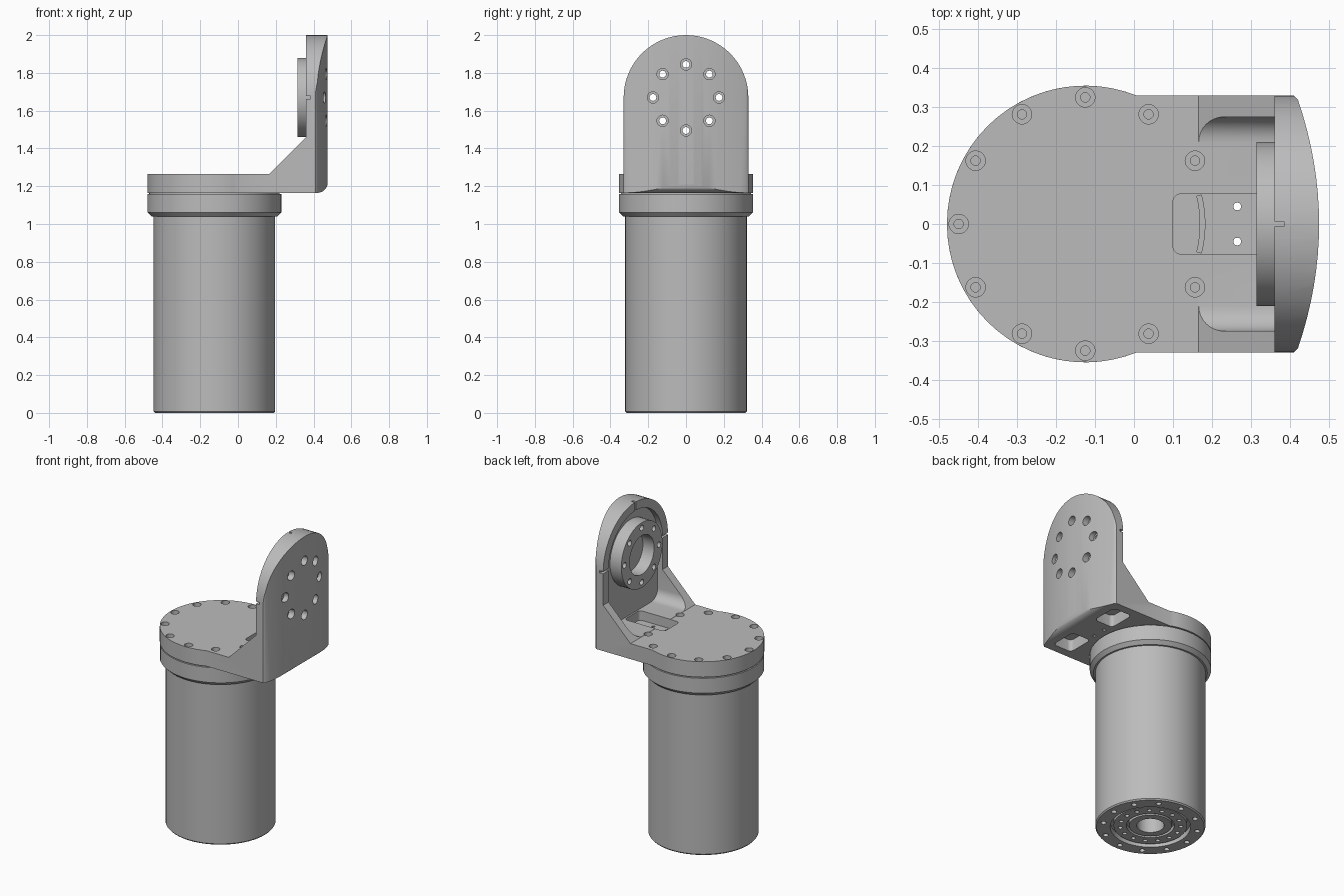
import bpy, bmesh
from math import pi, sin, cos, asin, radians
from mathutils import Vector

old = bpy.data.objects.get("Cube")
if old:
    bpy.data.objects.remove(old)

grey = bpy.data.materials.new("machined_grey")
grey.use_nodes = True
grey.diffuse_color = (0.5, 0.5, 0.5, 1)
grey.node_tree.nodes["Principled BSDF"].inputs["Base Color"].default_value = (0.5, 0.5, 0.5, 1)

CX = -0.125          # body axis
WALL_Z = 1.67        # centre height of the wall flange
BASE, TOP = 1.165, 1.265


def arc(cx, cy, r, a0, a1, n=12):
    """Points on an arc, angles in degrees."""
    return [(cx + r * cos(radians(a0 + (a1 - a0) * i / n)),
             cy + r * sin(radians(a0 + (a1 - a0) * i / n))) for i in range(n + 1)]


def finish(name, bm):
    bmesh.ops.recalc_face_normals(bm, faces=bm.faces)
    mesh = bpy.data.meshes.new(name)
    bm.to_mesh(mesh)
    bm.free()
    ob = bpy.data.objects.new(name, mesh)
    mesh.materials.append(grey)
    bpy.context.collection.objects.link(ob)
    return ob


def prisms(name, outlines, axis, lo, hi):
    """Extrude one or more outlines along an axis."""
    place = {"x": lambda u, v, w: (w, u, v),
             "y": lambda u, v, w: (u, w, v),
             "z": lambda u, v, w: (u, v, w)}[axis]
    bm = bmesh.new()
    for pts in outlines:
        a = [bm.verts.new(place(u, v, lo)) for u, v in pts]
        b = [bm.verts.new(place(u, v, hi)) for u, v in pts]
        bm.faces.new(a)
        bm.faces.new(b[::-1])
        for i in range(len(a)):
            j = (i + 1) % len(a)
            bm.faces.new((a[i], b[i], b[j], a[j]))
    return finish(name, bm)


def circle(x, y, r, n=20):
    return arc(x, y, r, 0, 360, n)[:-1]


def hole_ring(cx, cy, ring, r, angles):
    return [circle(cx + ring * cos(radians(a)), cy + ring * sin(radians(a)), r) for a in angles]


def rounded(x0, x1, y0, y1, r):
    return (arc(x0 + r, y0 + r, r, 180, 270, 5) + arc(x1 - r, y0 + r, r, 270, 360, 5)
            + arc(x1 - r, y1 - r, r, 0, 90, 5) + arc(x0 + r, y1 - r, r, 90, 180, 5))


def lathe(name, profile, steps=64):
    bm = bmesh.new()
    vs = [bm.verts.new((r, 0, z)) for r, z in profile]
    es = [bm.edges.new(p) for p in zip(vs, vs[1:])]
    bmesh.ops.spin(bm, geom=vs + es, cent=(0, 0, 0), axis=(0, 0, 1), angle=2 * pi, steps=steps)
    bmesh.ops.remove_doubles(bm, verts=bm.verts, dist=1e-5)
    bmesh.ops.translate(bm, verts=bm.verts, vec=Vector((CX, 0, 0)))
    return finish(name, bm)


def combine(ob, cutter, operation="DIFFERENCE"):
    """Apply a boolean and discard the cutter."""
    cutter.hide_render = True
    mod = ob.modifiers.new("cut", "BOOLEAN")
    mod.operation, mod.solver, mod.object = operation, "EXACT", cutter
    bpy.context.view_layer.objects.active = ob
    bpy.ops.object.modifier_apply(modifier=mod.name)
    bpy.data.objects.remove(cutter)


def smooth(ob):
    bpy.ops.object.select_all(action="DESELECT")
    ob.select_set(True)
    bpy.context.view_layer.objects.active = ob
    bpy.ops.object.shade_smooth_by_angle(angle=radians(30))


# Cylindrical body with a stepped, drilled underside
body = lathe("body", [(0, 0.15), (0.08, 0.15), (0.08, 0.01), (0.125, 0.01), (0.125, 0.035),
                      (0.14, 0.035), (0.14, 0.01), (0.215, 0.01), (0.215, 0.035), (0.235, 0.035),
                      (0.235, 0), (0.315, 0), (0.322, 0.008), (0.322, 1.1), (0, 1.1)])
combine(body, prisms("rim_holes", hole_ring(CX, 0, 0.278, 0.016, range(0, 360, 30)), "z", -0.1, 0.06))
combine(body, prisms("hub_holes", hole_ring(CX, 0, 0.178, 0.013, range(0, 360, 24)), "z", -0.1, 0.06))

# Collar under the bracket plate
collar = lathe("collar", [(0, 1.05), (0.31, 1.04), (0.333, 1.04), (0.355, 1.062), (0.355, 1.158),
                          (0.345, 1.158), (0.345, 1.17), (0, 1.17)])

# Angle bracket: plan, side profile and arched wall intersected
join = math_angle = asin(0.33 / 0.355) * 180 / pi
front = [(0.475 - y * y / 1.875, y) for y in [-0.32 + 0.04 * i for i in range(17)]]
plan = arc(CX, 0, 0.355, join, 360 - join, 44) + [(0.41, -0.33)] + front + [(0.41, 0.33)]
bracket = prisms("bracket", [plan], "z", 1.0, 2.2)
side = ([(-0.6, BASE)] + arc(0.42, BASE + 0.055, 0.0551, 270, 360, 8)
        + [(0.4751, 2.1), (0.36, 2.1), (0.36, 1.46), (0.165, TOP), (-0.6, TOP)])
combine(bracket, prisms("side_profile", [side], "y", -0.5, 0.5), "INTERSECT")
arch = [(-0.4, 1.1), (0.4, 1.1), (0.4, WALL_Z)] + arc(0, WALL_Z, 0.3301, 0, 180, 32) + [(-0.4, WALL_Z)]
combine(bracket, prisms("arch_profile", [arch], "x", -0.7, 0.7), "INTERSECT")

# Recess between the gussets, with filleted floor and arched top
low = TOP + 0.001
recess = (arc(-0.21, low + 0.065, 0.065, 180, 270, 8) + arc(0.21, low + 0.065, 0.065, 270, 360, 8)
          + arc(0, WALL_Z, 0.275, 0, 180, 28))
combine(bracket, prisms("recess", [recess], "x", 0.15, 0.395))

# Cable channel, its curved groove and two small drillings
combine(bracket, prisms("channel", [rounded(0.1, 0.385, -0.077, 0.077, 0.02)], "z", 1.205, 1.3))
groove = arc(CX, 0, 0.295, -14, 14, 8) + arc(CX, 0, 0.307, 14, -14, 8)
combine(bracket, prisms("groove", [groove], "z", 1.18, 1.25))
combine(bracket, prisms("drillings", [circle(0.265, s * 0.045, 0.01, 12) for s in (-1, 1)], "z", 1.1, 1.3))

# Pockets in the underside
combine(bracket, prisms("pockets", [rounded(0.25, 0.385, 0.1, 0.275, 0.025),
                                    rounded(0.25, 0.385, -0.275, -0.1, 0.025)], "z", 1.1, 1.24))

# Plate screw holes, counterbored
screws = range(30, 331, 30)
combine(bracket, prisms("screw_heads", hole_ring(CX, 0, 0.325, 0.025, screws), "z", 1.235, 1.3))
combine(bracket, prisms("screw_holes", hole_ring(CX, 0, 0.325, 0.012, screws), "z", 1.19, 1.3))

# Wall screw holes, counterbored outside
bolts = range(0, 360, 45)
combine(bracket, prisms("bolt_holes", hole_ring(0, WALL_Z, 0.175, 0.018, bolts), "x", 0.3, 0.6))
combine(bracket, prisms("bolt_heads", hole_ring(0, WALL_Z, 0.175, 0.03, bolts), "x", 0.43, 0.6))

# Alignment notches in the wall rim
notches = [rounded(-0.007, 0.007, 1.93, 2.1, 0.002)]
notches += [rounded(min(a, b), max(a, b), WALL_Z - 0.007, WALL_Z + 0.007, 0.002)
            for a, b in ((0.26, 0.4), (-0.26, -0.4))]
combine(bracket, prisms("notches", notches, "x", 0.34, 0.385))

# Bored flange ring on the inner face of the wall
flange = prisms("flange_ring", [circle(0, WALL_Z, 0.21, 48)], "x", 0.315, 0.4)
combine(flange, prisms("flange_bore", [circle(0, WALL_Z, 0.125, 40)], "x", 0.2, 0.5))
combine(flange, prisms("flange_holes", hole_ring(0, WALL_Z, 0.175, 0.018, bolts), "x", 0.2, 0.5))

for part in (body, collar, bracket, flange):
    smooth(part)
